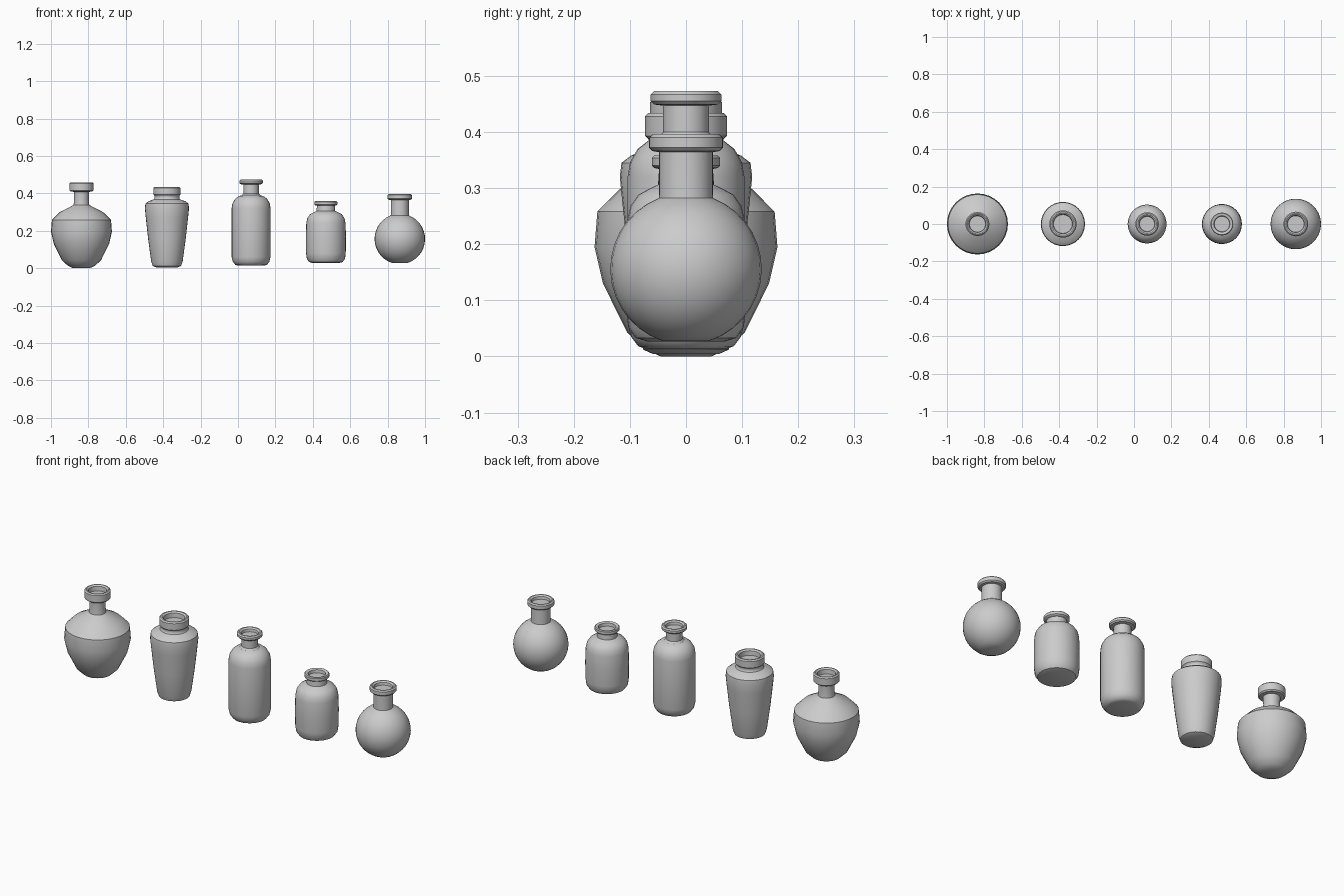
import bpy, bmesh, math

if "Cube" in bpy.data.objects:
    bpy.data.objects.remove(bpy.data.objects["Cube"])

SIDES = 32


def lathe(name, x, profile):
    """Spin a (radius, height) profile around z; cap both ends."""
    bm = bmesh.new()
    rings = []
    for r, z in profile:
        rings.append([bm.verts.new((r * math.cos(2 * math.pi * i / SIDES),
                                    r * math.sin(2 * math.pi * i / SIDES), z))
                      for i in range(SIDES)])
    for a, b in zip(rings, rings[1:]):
        for i in range(SIDES):
            j = (i + 1) % SIDES
            bm.faces.new((a[i], a[j], b[j], b[i]))
    bm.faces.new(rings[0][::-1])
    bm.faces.new(rings[-1])
    mesh = bpy.data.meshes.new(name)
    bm.to_mesh(mesh)
    bm.free()
    ob = bpy.data.objects.new(name, mesh)
    ob.location.x = x
    bpy.context.collection.objects.link(ob)
    bpy.ops.object.select_all(action='DESELECT')
    ob.select_set(True)
    bpy.context.view_layer.objects.active = ob
    bpy.ops.object.shade_smooth_by_angle(angle=math.radians(35))


def mouth(neck, lip, hole, z0, z1, bevel=0.006, depth=0.02):
    """Neck end, flared lip with chamfered edges and a recessed opening."""
    return [(neck, z0 - 0.002), (lip - bevel, z0), (lip, z0 + bevel),
            (lip, z1 - bevel), (lip - bevel, z1), (hole + 0.008, z1),
            (hole, z1 - bevel), (hole - 0.002, z1 - depth)]


# round-shouldered urn
lathe("urn", -0.837,
      [(0.045, 0), (0.072, 0.012), (0.105, 0.043), (0.148, 0.13), (0.163, 0.195),
       (0.158, 0.258), (0.118, 0.298), (0.065, 0.325), (0.042, 0.338), (0.039, 0.37)]
      + mouth(0.041, 0.064, 0.045, 0.41, 0.459, depth=0.03))

# tapered wide-mouth jar
lathe("tapered_jar", -0.38,
      [(0.058, 0.004), (0.076, 0.012), (0.084, 0.035), (0.101, 0.16), (0.113, 0.27),
       (0.118, 0.32), (0.115, 0.345), (0.098, 0.358), (0.07, 0.368), (0.066, 0.375)]
      + mouth(0.066, 0.073, 0.052, 0.387, 0.434, depth=0.03))

# tall round-shouldered bottle
shoulder = [(0.044 + 0.06 * math.cos(a), 0.32 + 0.07 * math.sin(a))
            for a in [math.radians(d) for d in (0, 22, 45, 67, 85)]]
lathe("tall_bottle", 0.07,
      [(0.07, 0.013), (0.085, 0.018), (0.098, 0.035), (0.104, 0.06)] + shoulder
      + [(0.041, 0.40)] + mouth(0.041, 0.063, 0.042, 0.449, 0.473))

# short squat bottle
lathe("short_bottle", 0.47,
      [(0.07, 0.027), (0.09, 0.033), (0.102, 0.05), (0.106, 0.08), (0.107, 0.17),
       (0.105, 0.24), (0.099, 0.268), (0.085, 0.288), (0.065, 0.299), (0.05, 0.306)]
      + mouth(0.048, 0.061, 0.043, 0.336, 0.358, bevel=0.004))

# spherical flask
ball = [(0.135 * math.cos(a), 0.156 + 0.135 * math.sin(a))
        for a in [math.radians(-72 + 141 * i / 14) for i in range(15)]]
lathe("round_flask", 0.865,
      ball + [(0.048, 0.295)] + mouth(0.048, 0.066, 0.046, 0.366, 0.396))
